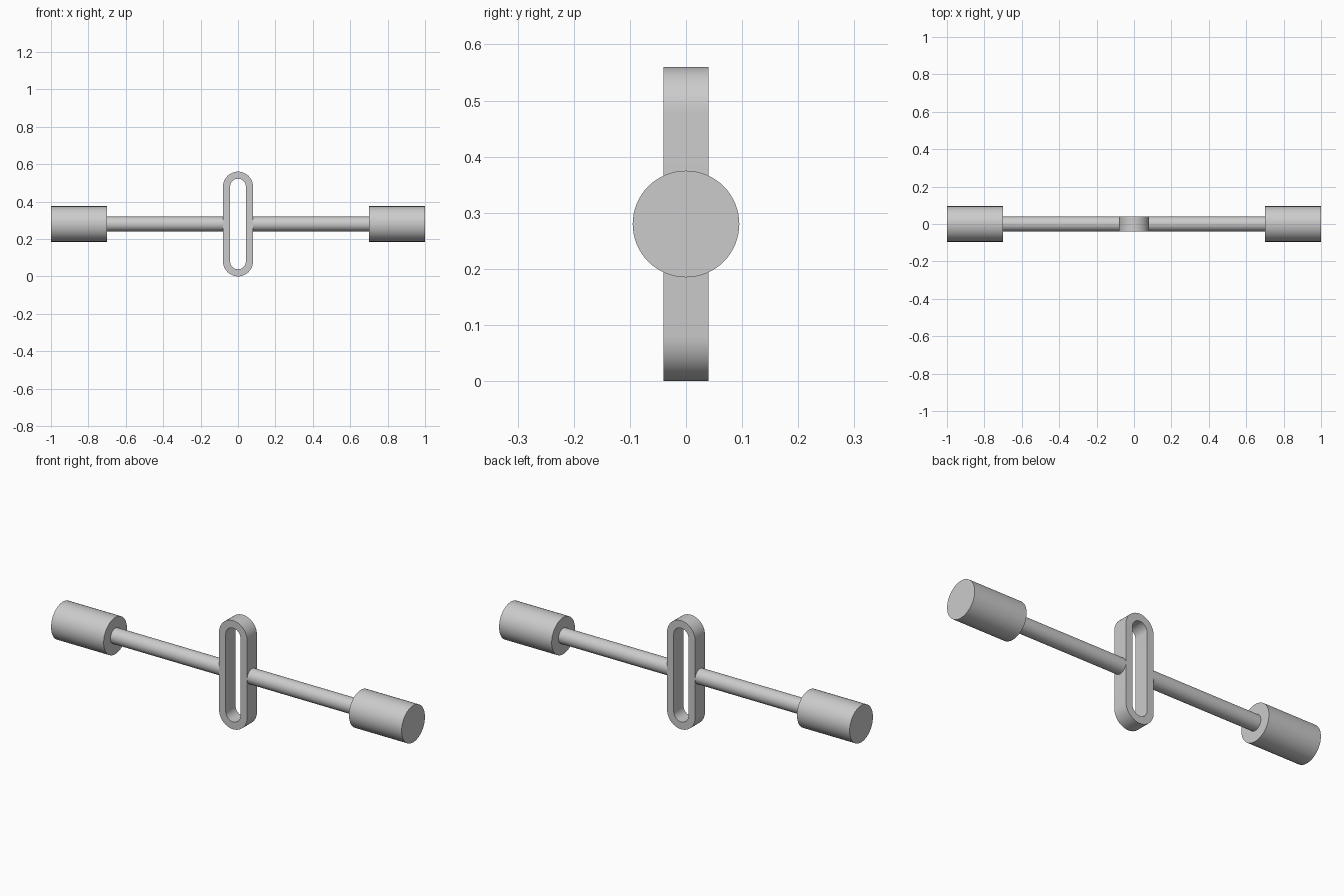
import bpy, bmesh, math
from mathutils import Matrix

cube = bpy.data.objects.get("Cube")
if cube:
    bpy.data.objects.remove(cube, do_unlink=True)

grey = bpy.data.materials.new("plain_grey")
grey.use_nodes = True
COLOUR = (0.6, 0.6, 0.6, 1)
grey.diffuse_color = COLOUR
grey.node_tree.nodes["Principled BSDF"].inputs["Base Color"].default_value = COLOUR

MID = 0.28      # height of the bar axis
DEPTH = 0.04    # half depth of the loop


def finish(name, bm):
    bmesh.ops.recalc_face_normals(bm, faces=bm.faces)
    mesh = bpy.data.meshes.new(name)
    bm.to_mesh(mesh)
    bm.free()
    mesh.materials.append(grey)
    ob = bpy.data.objects.new(name, mesh)
    bpy.context.collection.objects.link(ob)
    bpy.ops.object.select_all(action="DESELECT")
    ob.select_set(True)
    bpy.context.view_layer.objects.active = ob
    bpy.ops.object.shade_smooth_by_angle(angle=math.radians(30))


def cylinder_x(name, x0, x1, radius):
    bm = bmesh.new()
    place = Matrix.Translation(((x0 + x1) / 2, 0, MID)) @ Matrix.Rotation(math.pi / 2, 4, "Y")
    bmesh.ops.create_cone(bm, cap_ends=True, segments=64, radius1=radius,
                          radius2=radius, depth=abs(x1 - x0), matrix=place)
    finish(name, bm)


def slot_outline(radius, straight, steps=24):
    # Upright stadium: a half circle above and one below
    points = []
    for side in (1, -1):
        for i in range(steps + 1):
            a = math.pi * i / steps
            points.append((side * radius * math.cos(a),
                           MID + side * (straight + radius * math.sin(a))))
    return points


# Flat-sided upright loop in the middle
bm = bmesh.new()
rings = [[bm.verts.new((x, y, z)) for x, z in slot_outline(r, 0.2)]
         for r, y in ((0.08, -DEPTH), (0.08, DEPTH), (0.042, DEPTH), (0.042, -DEPTH))]
count = len(rings[0])
for k in range(4):
    a, b = rings[k], rings[(k + 1) % 4]
    for i in range(count):
        j = (i + 1) % count
        bm.faces.new((a[i], a[j], b[j], b[i]))
finish("centre_loop", bm)

# Rod and end weight on each side
for side, label in ((1, "left"), (-1, "right")):
    cylinder_x(label + "_rod", side * 0.05, side * 0.71, 0.0395)
    cylinder_x(label + "_end_weight", side * 0.70, side * 1.0, 0.095)
